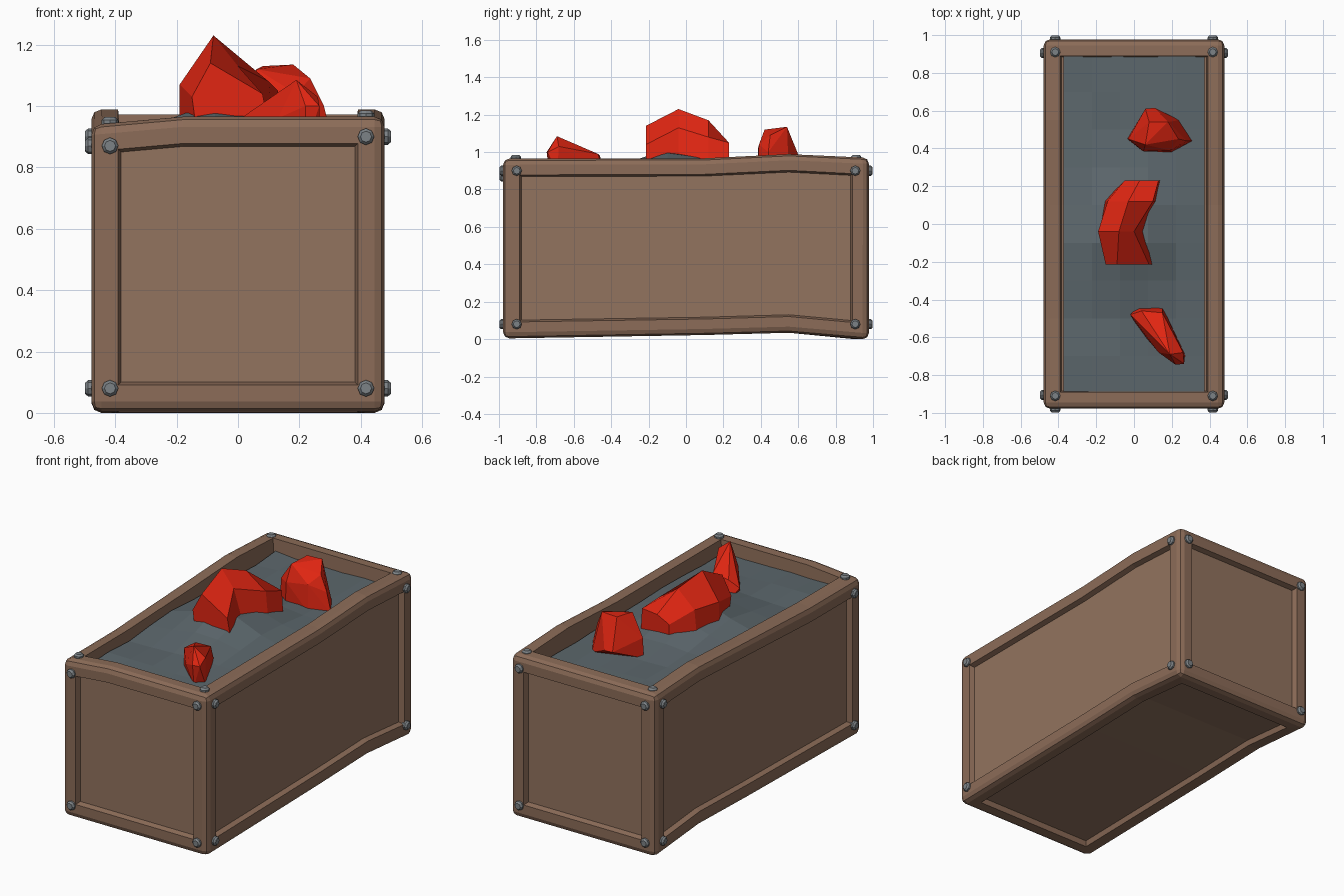
import bpy, bmesh, math, random
from mathutils import Vector, Matrix

if "Cube" in bpy.data.objects:
    bpy.data.objects.remove(bpy.data.objects["Cube"])

random.seed(4)

def material(name, r, g, b):
    m = bpy.data.materials.new(name)
    lin = [((c / 255 + 0.055) / 1.055) ** 2.4 for c in (r, g, b)]
    m.diffuse_color = (*lin, 1)
    m.use_nodes = True
    m.node_tree.nodes["Principled BSDF"].inputs["Base Color"].default_value = m.diffuse_color
    return m

FRAME = material("frame wood", 140, 108, 88)
PANEL = material("panel wood", 146, 115, 94)
GRAVEL = material("slate gravel", 92, 103, 108)
RED = material("red ore", 226, 38, 18)
METAL = material("rivet metal", 124, 130, 134)

def finish(bm, name, *mats):
    bmesh.ops.recalc_face_normals(bm, faces=bm.faces)
    me = bpy.data.meshes.new(name)
    bm.to_mesh(me)
    bm.free()
    for m in mats:
        me.materials.append(m)
    ob = bpy.data.objects.new(name, me)
    bpy.context.collection.objects.link(ob)
    return ob

def lerp(y, pts):
    for (a, p), (b, q) in zip(pts, pts[1:]):
        if y <= b:
            return p + (q - p) * max(0, (y - a) / (b - a))
    return pts[-1][1]

HX, HY, HZ = 0.478, 0.978, 0.965

# crate: bevelled box, framed recessed panels, loops for the hand-hewn warp
bm = bmesh.new()
bmesh.ops.create_cube(bm, size=1)
for v in bm.verts:
    v.co = Vector((v.co.x * 2 * HX, v.co.y * 2 * HY, (v.co.z + 0.5) * HZ))
bmesh.ops.bevel(bm, geom=bm.edges[:], offset=0.033, segments=2, profile=0.5, affect='EDGES')
bm.normal_update()
big = [f for f in bm.faces if f.calc_area() > 0.5]
bmesh.ops.inset_individual(bm, faces=big, thickness=0.077, depth=0)
bm.normal_update()
top = [f for f in big if f.normal.z > 0.9]
sides = [f for f in big if f.normal.z <= 0.9]
bmesh.ops.inset_individual(bm, faces=sides, thickness=0.014, depth=-0.03)
bmesh.ops.inset_individual(bm, faces=top, thickness=0.01, depth=-0.11)
for f in sides:
    f.material_index = 1
for co, no in [((0, -.5, 0), (0, 1, 0)), ((0, .1, 0), (0, 1, 0)), ((0, .55, 0), (0, 1, 0)),
               ((-.18, 0, 0), (1, 0, 0)), ((.18, 0, 0), (1, 0, 0)), ((0, 0, .5), (0, 0, 1))]:
    bmesh.ops.bisect_plane(bm, geom=bm.verts[:] + bm.edges[:] + bm.faces[:],
                           plane_co=co, plane_no=no)
for v in bm.verts:
    x, y, z = v.co
    if z > 0.8 and abs(x) < 0.372 and abs(y) < 0.875:      # skewed opening
        if y > 0.8:
            v.co.y += 0.025 * x / 0.36
        elif y < -0.8:
            v.co.y -= 0.015 * x / 0.36
    t = z / HZ
    v.co.z += (1 - t) * lerp(y, [(-.95, .004), (.1, .022), (.55, .034), (.9, 0)])
    v.co.z += t * lerp(y, [(-.95, 0), (.1, .002), (.55, .024), (.93, .006)])
    if y < -0.3 and x < -0.18 and z > 0.5:                 # sagging front left corner
        v.co.z -= 0.025 * (-x - 0.18) / 0.28
finish(bm, "crate", FRAME, PANEL)

# rivets: on the corners of the four sides and the top
bm = bmesh.new()
def rivet(pos, normal):
    rot = Vector(normal).to_track_quat('Z', 'Y').to_matrix().to_4x4()
    base = Matrix.Translation(pos) @ rot
    for r1, r2, d, h in [(.027, .027, .02, 0), (.027, .018, .01, .015)]:
        bmesh.ops.create_cone(bm, cap_ends=True, segments=8, radius1=r1, radius2=r2, depth=d,
                              matrix=base @ Matrix.Translation((0, 0, h)))
for sx in (-1, 1):
    for sy in (-1, 1):
        drop = 0.03 if sx < 0 and sy < 0 else 0
        for z in (0.08, 0.9 - drop):
            rivet((sx * 0.417, sy * HY, z), (0, sy, 0))
            rivet((sx * HX, sy * 0.905, z), (sx, 0, 0))
        rivet((sx * 0.417, sy * 0.91, HZ - 0.7 * drop), (0, 0, 1))
finish(bm, "rivets", METAL)

# gravel: coarse heap inside the opening
bm = bmesh.new()
bmesh.ops.create_grid(bm, x_segments=5, y_segments=9, size=1)
for v in bm.verts:
    x, y = v.co.x * 0.372, v.co.y * 0.9
    h = 0.895 + 0.12 * math.exp(-((x + .04) / .25) ** 2 - ((y + .07) / .27) ** 2)
    v.co = (x, y, h + random.uniform(-.008, .008))
finish(bm, "gravel", GRAVEL)

# large ore: bent loft of five-point sections along y
rings = [
    (-.215, [(-.13, .88), (-.15, 1.03), (-.09, 1.14), (.08, 1.04), (.11, .88)]),
    (-.04, [(-.19, .88), (-.19, 1.07), (-.08, 1.23), (.0, 1.13), (.08, .88)]),
    (.12, [(-.16, .88), (-.14, 1.07), (-.03, 1.17), (.10, 1.08), (.12, .88)]),
    (.23, [(-.05, .88), (-.05, 1.0), (.03, 1.04), (.13, 1.05), (.14, .88)]),
]
bm = bmesh.new()
loops = [[bm.verts.new((x, y, z)) for x, z in pts] for y, pts in rings]
for a, b in zip(loops, loops[1:]):
    for i in range(5):
        j = (i + 1) % 5
        bm.faces.new((a[i], a[j], b[j], b[i]))
bm.faces.new(loops[0])
bm.faces.new(loops[-1])
finish(bm, "large_ore", RED)

# small ores: convex chunks
def chunk(name, pts):
    bm = bmesh.new()
    for p in pts:
        bm.verts.new(p)
    res = bmesh.ops.convex_hull(bm, input=bm.verts[:])
    loose = [v for v in bm.verts if not v.link_faces]
    bmesh.ops.delete(bm, geom=loose, context='VERTS')
    finish(bm, name, RED)

chunk("front_ore", [
    (.19, -.69, 1.085), (.26, -.68, 1.03), (.265, -.74, 1.0), (.22, -.745, 1.0),
    (.15, -.47, .99), (.04, -.46, .98), (-.02, -.48, .94), (.13, -.68, .96),
    (.27, -.69, .87), (.22, -.73, .87), (.03, -.56, .87), (.02, -.44, .87), (.15, -.435, .87)])
chunk("back_ore", [
    (.06, .42, 1.12), (.18, .54, 1.135), (.08, .54, 1.13), (.235, .45, 1.09), (.19, .39, 1.04),
    (.05, .385, 1.02), (-.03, .45, 1.0), (.28, .44, 1.0), (.31, .44, .88), (.2, .38, .88),
    (.04, .39, .88), (-.035, .45, .88), (.06, .61, .95), (.11, .615, .95), (.24, .55, .88)])
